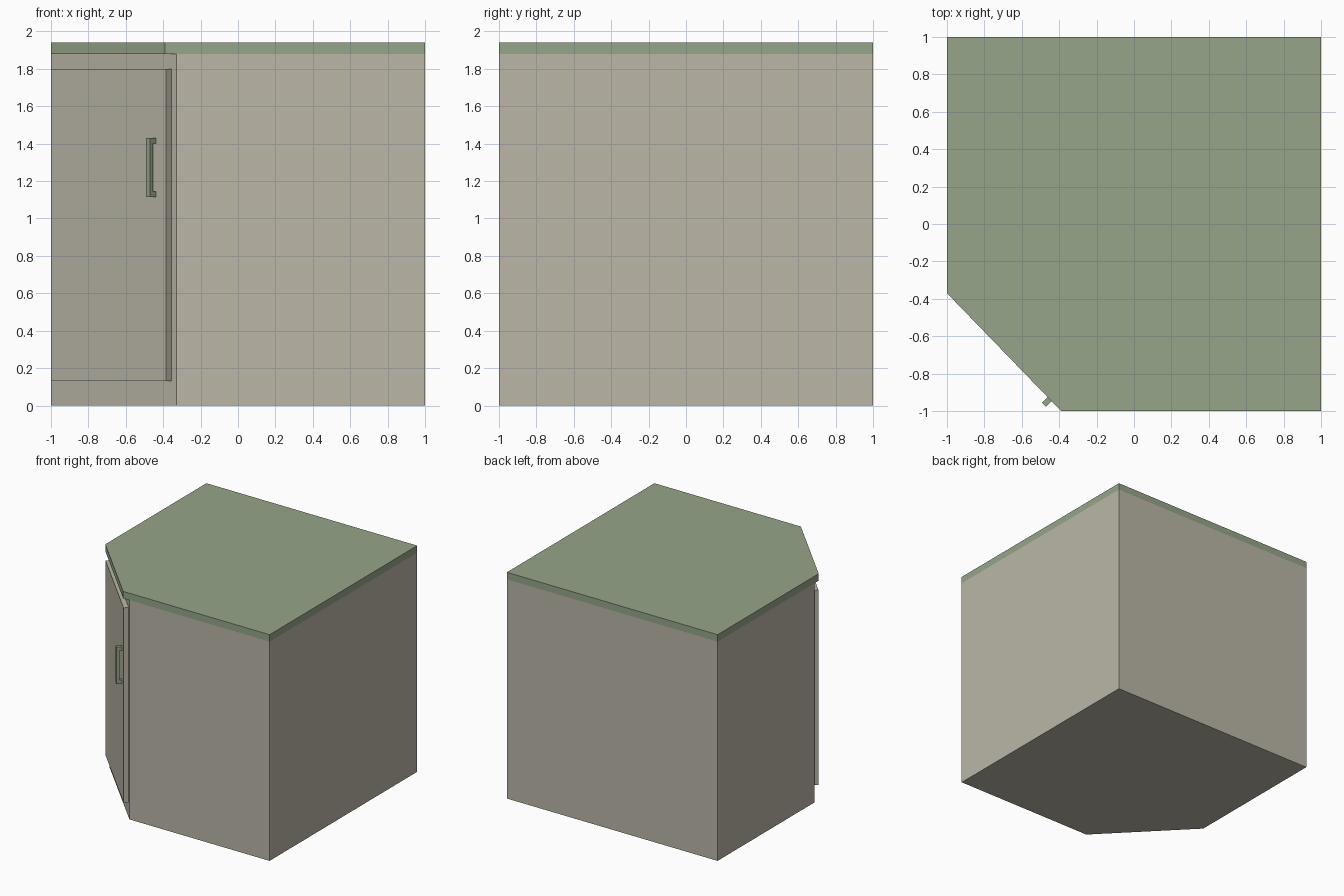
import bpy, bmesh
from mathutils import Vector

if "Cube" in bpy.data.objects:
    bpy.data.objects.remove(bpy.data.objects["Cube"])


def material(name, rgb):
    m = bpy.data.materials.new(name)
    m.diffuse_color = (*rgb, 1.0)
    m.use_nodes = True
    m.node_tree.nodes["Principled BSDF"].inputs["Base Color"].default_value = m.diffuse_color
    return m


tan = material("warm_grey_paint", (0.495, 0.47, 0.39))
green = material("sage_green", (0.305, 0.375, 0.25))


def extrude(name, pts, offset, mat):
    """Solid made by extruding a flat outline along an offset vector."""
    bm = bmesh.new()
    face = bm.faces.new([bm.verts.new(p) for p in pts])
    ext = bmesh.ops.extrude_face_region(bm, geom=[face])
    moved = [v for v in ext["geom"] if isinstance(v, bmesh.types.BMVert)]
    bmesh.ops.translate(bm, verts=moved, vec=offset)
    bmesh.ops.recalc_face_normals(bm, faces=bm.faces)
    mesh = bpy.data.meshes.new(name)
    bm.to_mesh(mesh)
    bm.free()
    mesh.materials.append(mat)
    ob = bpy.data.objects.new(name, mesh)
    bpy.context.collection.objects.link(ob)
    return ob


def corner_slab(name, cut_x, cut_y, z0, z1, mat):
    """Square slab with its front left corner cut off."""
    outline = [(cut_x, -1), (1, -1), (1, 1), (-1, 1), (-1, cut_y)]
    return extrude(name, [(x, y, z0) for x, y in outline], (0, 0, z1 - z0), mat)


# Cabinet body and worktop
corner_slab("cabinet_body", -0.33, -0.31, 0, 1.88, tan)
corner_slab("worktop", -0.39, -0.37, 1.88, 1.94, green)

# Directions on the diagonal front: along it and out of it
start = Vector((-0.33, -1, 0))
along = (Vector((-1, -0.31, 0)) - start).normalized()
out = Vector((-along.y, along.x, 0))
UP = Vector((0, 0, 1))


def on_front(s, depth, z):
    return start + along * s + out * depth + UP * z


# Door panel on the diagonal
DOOR = 0.04
extrude("door", [on_front(s, d, 0.13) for s, d in
                 ((0.038, 0), (0.921, 0), (0.921, DOOR), (0.038, DOOR))],
        UP * 1.67, tan)

# Bracket handle: C-shaped side profile (depth, height) swept across its width
profile = [(0, 1.115), (0.045, 1.115), (0.045, 1.43), (0, 1.43),
           (0, 1.40), (0.021, 1.40), (0.021, 1.145), (0, 1.145)]
extrude("door_handle", [on_front(0.115, DOOR + d, z) for d, z in profile],
        along * 0.03, green)
